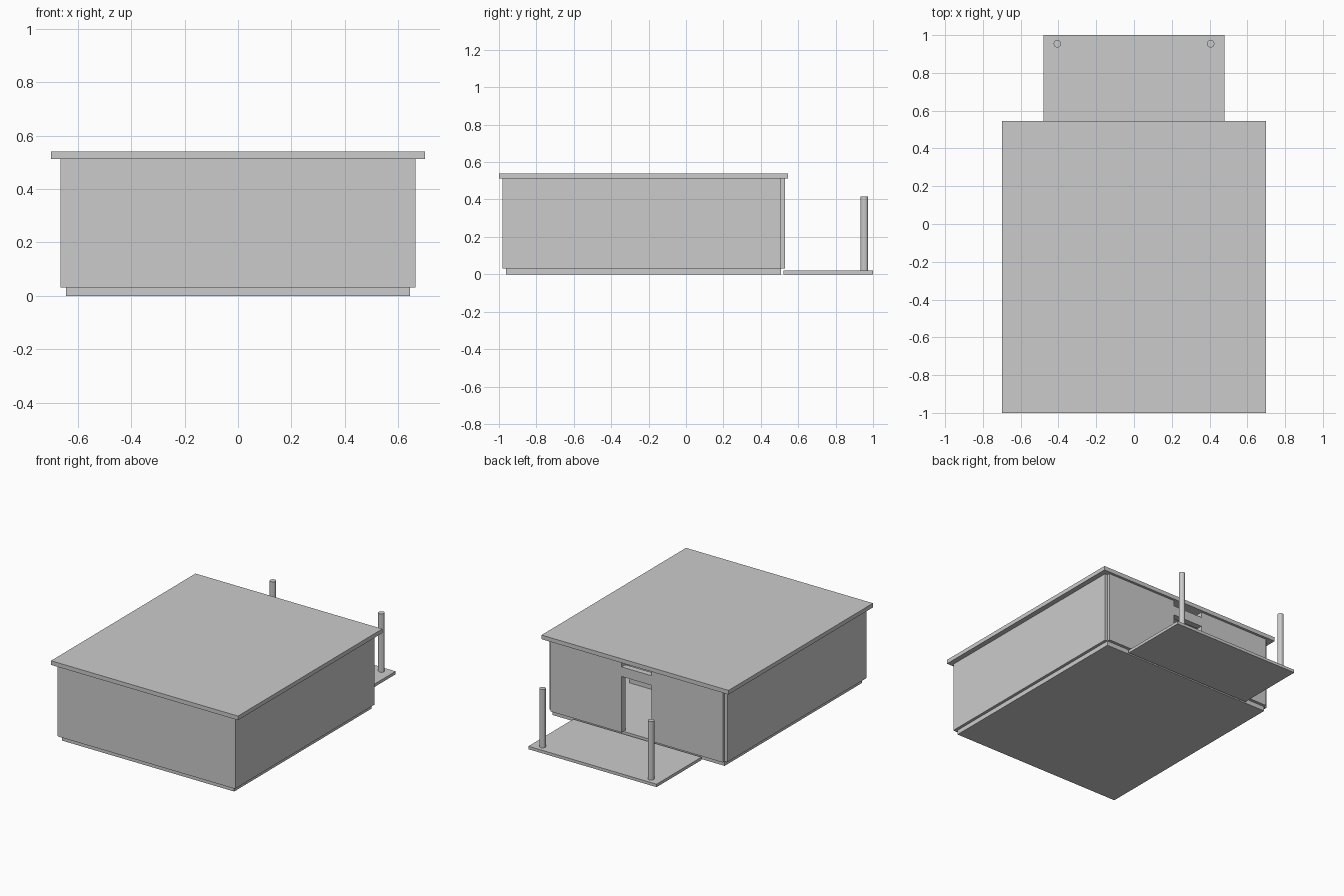
import bpy

if "Cube" in bpy.data.objects:
    bpy.data.objects.remove(bpy.data.objects["Cube"])


def box(name, x0, x1, y0, y1, z0, z1):
    """Axis-aligned box given by its limits."""
    bpy.ops.mesh.primitive_cube_add(
        size=1, location=((x0 + x1) / 2, (y0 + y1) / 2, (z0 + z1) / 2))
    ob = bpy.context.object
    ob.name = name
    ob.scale = (x1 - x0, y1 - y0, z1 - z0)
    bpy.ops.object.transform_apply(location=False, rotation=False, scale=True)
    return ob


FLOOR, CEILING = 0.031, 0.512   # wall bottom and top
DOOR = 0.112                    # half width of the doorway

# Foundation slab and overhanging flat roof
box("foundation", -0.645, 0.645, -0.962, 0.508, 0, FLOOR)
box("roof", -0.70, 0.70, -1.0, 0.545, CEILING, 0.54)

# Closed front wall
box("front_wall", -0.661, 0.661, -0.982, -0.942, FLOOR, CEILING)

# Side walls, entrance wall halves and porch columns, mirrored about x = 0
for side, s in (("left", -1), ("right", 1)):
    def mirrored(name, a, b, *rest):
        return box(f"{side}_{name}", min(s * a, s * b), max(s * a, s * b), *rest)

    mirrored("side_wall", 0.625, 0.665, -0.979, 0.508, FLOOR, CEILING)
    mirrored("entrance_wall", DOOR, 0.645, 0.488, 0.528, FLOOR, CEILING)

    bpy.ops.mesh.primitive_cylinder_add(
        vertices=12, radius=0.02, depth=0.395, location=(s * 0.406, 0.954, 0.2175))
    bpy.context.object.name = f"{side}_porch_column"

# Door header, with an open slot between it and the roof
box("door_header", -DOOR, DOOR, 0.488, 0.528, 0.41, 0.475)

# Inner screen wall glimpsed through the doorway
box("inner_screen_wall", -0.485, 0.485, -0.13, -0.09, FLOOR, CEILING)

# Porch floor
box("porch_floor", -0.48, 0.48, 0.52, 1.0, 0, 0.02)
